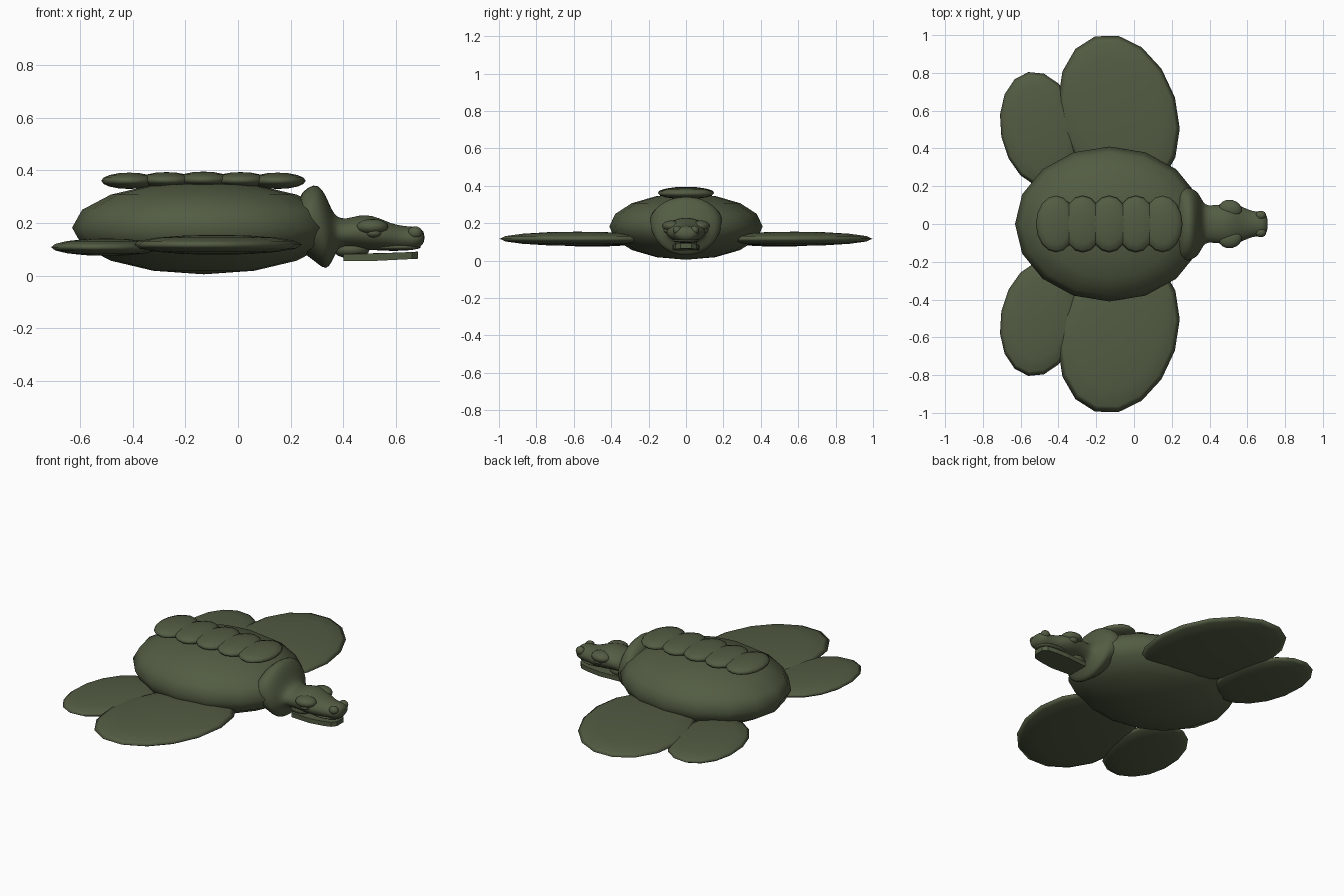
import bpy, bmesh, math
from mathutils import Matrix, Vector

cube = bpy.data.objects.get("Cube")
if cube:
    bpy.data.objects.remove(cube, do_unlink=True)

olive = bpy.data.materials.new("olive green")
olive.use_nodes = True
colour = (0.085, 0.107, 0.056, 1)
olive.diffuse_color = colour
olive.node_tree.nodes["Principled BSDF"].inputs["Base Color"].default_value = colour


def finish(name, bm, smooth=True):
    bmesh.ops.recalc_face_normals(bm, faces=bm.faces)
    for f in bm.faces:
        f.smooth = smooth
    me = bpy.data.meshes.new(name)
    bm.to_mesh(me)
    bm.free()
    me.materials.append(olive)
    ob = bpy.data.objects.new(name, me)
    bpy.context.collection.objects.link(ob)
    return ob


def ellipsoid(name, centre, radii, turn=0, segments=16, rings=8):
    bm = bmesh.new()
    bmesh.ops.create_uvsphere(bm, u_segments=segments, v_segments=rings, radius=1)
    bm.transform(Matrix.Translation(centre) @ Matrix.Rotation(math.radians(turn), 4, 'Z')
                 @ Matrix.Diagonal((*radii, 1)))
    return finish(name, bm)


def loft(name, sections, sides=20):
    """Join elliptical rings along x: (x, bottom, top, half width)."""
    bm = bmesh.new()
    rings = []
    for x, low, high, half in sections:
        mid, tall = (low + high) / 2, (high - low) / 2
        rings.append([bm.verts.new((x, half * math.cos(a), mid + tall * math.sin(a)))
                      for a in (math.tau * i / sides for i in range(sides))])
    for a, b in zip(rings, rings[1:]):
        for i in range(sides):
            j = (i + 1) % sides
            bm.faces.new((a[i], a[j], b[j], b[i]))
    bm.faces.new(rings[0])
    bm.faces.new(rings[-1])
    ob = finish(name, bm)
    sub = ob.modifiers.new("round", 'SUBSURF')
    sub.levels = sub.render_levels = 1
    return ob


# Shell
ellipsoid("shell", (-0.13, 0, 0.182), (0.50, 0.41, 0.177))

# Row of plates along the back
for i in range(5):
    x = -0.413 + 0.141 * i
    ellipsoid(f"back_plate_{i + 1}", (x, 0, 0.36 + 0.002 * (2 - abs(i - 2))),
              (0.106, 0.15, 0.031))

# Flippers on both sides
for side, s in (("left", 1), ("right", -1)):
    ellipsoid(f"{side}_front_flipper", (-0.08, 0.58 * s, 0.117), (0.31, 0.432, 0.038), 17 * s)
    ellipsoid(f"{side}_hind_flipper", (-0.50, 0.50 * s, 0.108), (0.206, 0.31, 0.033), 11 * s)

# Flared collar, neck and upper head
loft("neck_and_head", [
    (0.22, 0.10, 0.30, 0.20),
    (0.27, 0.07, 0.342, 0.20),
    (0.305, 0.04, 0.350, 0.19),
    (0.335, 0.02, 0.305, 0.175),
    (0.355, 0.045, 0.25, 0.14),
    (0.375, 0.10, 0.222, 0.10),
    (0.41, 0.105, 0.214, 0.10),
    (0.46, 0.10, 0.232, 0.104),
    (0.51, 0.095, 0.230, 0.112),
    (0.56, 0.095, 0.208, 0.10),
    (0.60, 0.095, 0.193, 0.078),
    (0.645, 0.094, 0.187, 0.065),
    (0.68, 0.100, 0.186, 0.066),
    (0.70, 0.115, 0.175, 0.052),
    (0.708, 0.132, 0.158, 0.025),
])

# Brows, eyes and nostrils
for side, s in (("left", 1), ("right", -1)):
    ellipsoid(f"{side}_brow", (0.51, 0.078 * s, 0.185), (0.062, 0.05, 0.03), -12 * s)
    ellipsoid(f"{side}_eye", (0.515, 0.094 * s, 0.162), (0.03, 0.026, 0.018))
    ellipsoid(f"{side}_nostril", (0.672, 0.046 * s, 0.163), (0.028, 0.024, 0.024))

# Upper lip
ellipsoid("upper_lip", (0.59, 0, 0.108), (0.105, 0.068, 0.014), 0, 24)

# Lower jaw: a flat slab with a rounded front
bm = bmesh.new()
outline = [(0.40, 0.062), (0.53, 0.072), (0.61, 0.066), (0.66, 0.056), (0.683, 0.03)]
outline += [(x, -y) for x, y in reversed(outline)]
base = bm.faces.new([bm.verts.new((x, y, 0.055 + 0.05 * max(0, x - 0.5))) for x, y in outline])
up = bmesh.ops.extrude_face_region(bm, geom=[base])["geom"]
bmesh.ops.translate(bm, vec=Vector((0, 0, 0.027)),
                    verts=[v for v in up if isinstance(v, bmesh.types.BMVert)])
finish("lower_jaw", bm, smooth=False)

# Throat joining the jaw to the neck
ellipsoid("throat", (0.43, 0, 0.10), (0.07, 0.06, 0.035))
